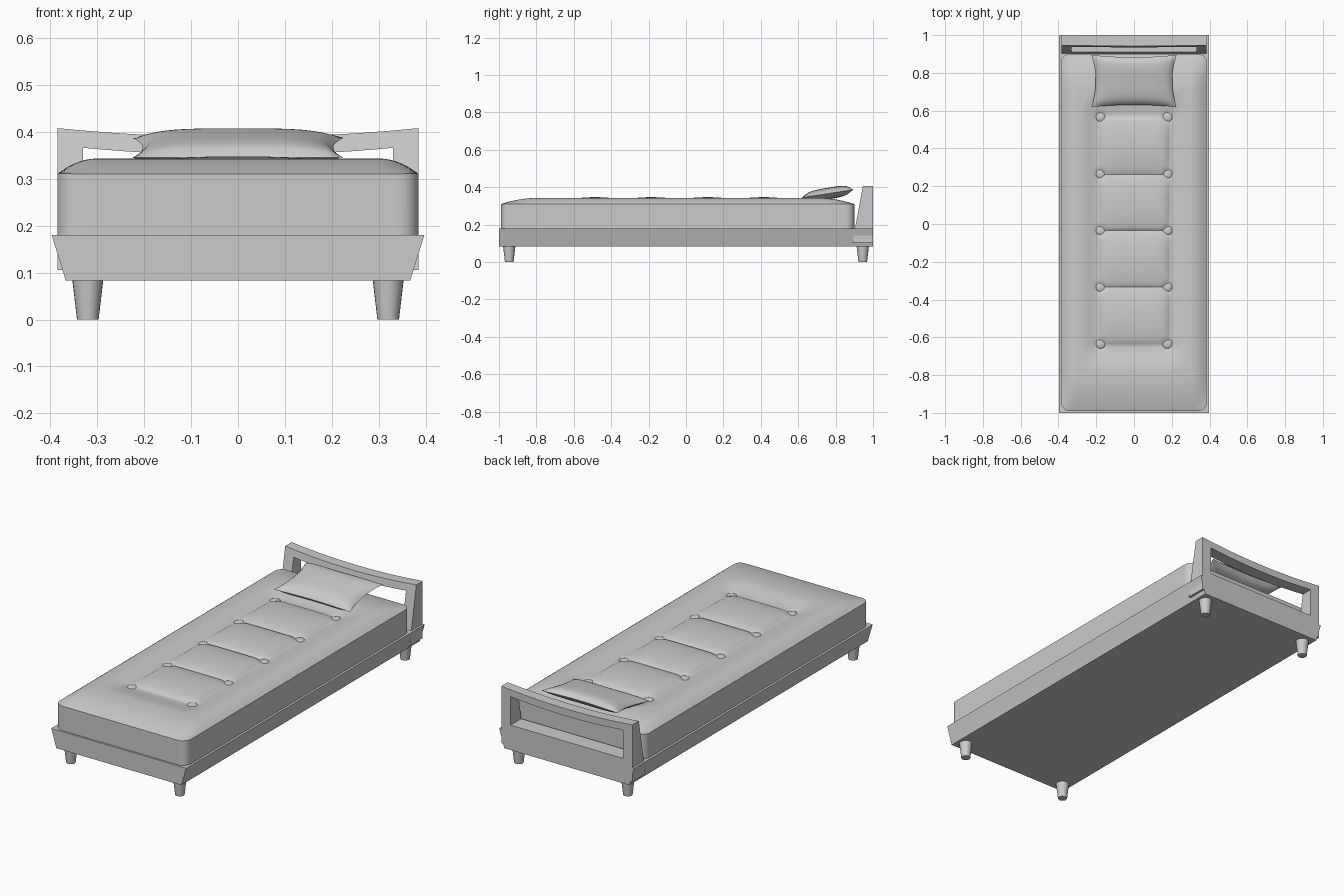
import bpy, bmesh
from math import hypot, sin, pi

if "Cube" in bpy.data.objects:
    bpy.data.objects.remove(bpy.data.objects["Cube"])


def finish(name, bm, smooth=False):
    bmesh.ops.recalc_face_normals(bm, faces=bm.faces)
    me = bpy.data.meshes.new(name)
    bm.to_mesh(me)
    bm.free()
    ob = bpy.data.objects.new(name, me)
    bpy.context.collection.objects.link(ob)
    if smooth:
        bpy.ops.object.select_all(action='DESELECT')
        ob.select_set(True)
        bpy.context.view_layer.objects.active = ob
        bpy.ops.object.shade_smooth_by_angle(angle=0.7)
    return ob


def clamp(t):
    return max(0.0, min(1.0, t))


def smoothstep(t):
    t = clamp(t)
    return t * t * (3 - 2 * t)


# bed base: box whose long sides flare outward
bm = bmesh.new()
bmesh.ops.create_cube(bm, size=2)
for v in bm.verts:
    top = v.co.z > 0
    v.co.x *= 0.397 if top else 0.367
    v.co.z = 0.18 if top else 0.083
finish("bed_base", bm)

# four tapered round legs
for sx, side in ((-1, "left"), (1, "right")):
    for sy, end in ((-1, "front"), (1, "back")):
        bm = bmesh.new()
        bmesh.ops.create_cone(bm, cap_ends=True, segments=24,
                              radius1=0.023, radius2=0.033, depth=0.085)
        bmesh.ops.translate(bm, verts=bm.verts, vec=(sx * 0.32, sy * 0.945, 0.0425))
        finish(f"{end}_{side}_leg", bm, True)

# headboard: framed opening, dipped top rail, sloping front
N = 16


def frame_loop(hw, low, mid, curve):
    xs = [hw - 2 * hw * i / N for i in range(N + 1)]
    return [(-hw, low), (hw, low)] + [(x, mid + curve * x * x) for x in xs]


bm = bmesh.new()
rings = []
for pts in (frame_loop(0.385, 0.105, 0.3885, 0.13), frame_loop(0.33, 0.215, 0.350, 0.145)):
    front = [bm.verts.new((x, 0.89 + 0.185 * (z - 0.105), z)) for x, z in pts]
    back = [bm.verts.new((x, 1.0, z)) for x, z in pts]
    rings.append((front, back))
(of, ob_), (inf, inb) = rings
for a, b in ((of, inf), (inf, inb), (inb, ob_), (ob_, of)):
    for i in range(len(a)):
        j = (i + 1) % len(a)
        bm.faces.new((a[i], a[j], b[j], b[i]))
finish("headboard", bm, True)

# mattress: rounded-rectangle height field with a sunken quilted middle
HX, HY, CY, R = 0.385, 0.945, -0.045, 0.045
BX, BC, BH, PITCH = 0.185, -0.035, 0.6, 0.3
buttons = [(s * 0.177, BC + k * PITCH) for s in (-1, 1) for k in range(-2, 3)]


def mattress_height(x, y):
    a = clamp((HX - abs(x)) / 0.085)
    b = clamp((HY - abs(y - CY)) / 0.2)
    z = 0.31 + 0.033 * (1 - (1 - a) ** 2) * (1 - (1 - b) ** 2)
    sunk = 0.02
    dx = max(abs(x) - BX, 0) / 0.1
    dy = max(abs(y - BC) - BH, 0) / 0.15
    if dx or dy:
        z -= sunk * (1 - smoothstep(hypot(dx, dy)))
    else:
        puff = (1 - (x / BX) ** 4) * abs(sin(pi * (y - BC) / PITCH))
        z += -sunk + (sunk + 0.004) * puff ** 0.45
    for bx, by in buttons:
        z -= 0.008 * (1 - smoothstep(hypot(x - bx, y - by) / 0.045))
    return z


bm = bmesh.new()
bmesh.ops.create_grid(bm, x_segments=76, y_segments=190, size=1)
for v in bm.verts:
    x, y = v.co.x * HX, v.co.y * HY
    a, b = abs(x) - (HX - R), abs(y) - (HY - R)
    if a > 0 and b > 0:
        k = max(a, b) / hypot(a, b)
        x = (HX - R + a * k) * (1 if x > 0 else -1)
        y = (HY - R + b * k) * (1 if y > 0 else -1)
    y += CY
    v.co = (x, y, mattress_height(x, y))
rim = [e for e in bm.edges if e.is_boundary]
new = bmesh.ops.extrude_edge_only(bm, edges=rim)["geom"]
for g in new:
    if isinstance(g, bmesh.types.BMVert):
        g.co.z = 0.18
bmesh.ops.holes_fill(bm, edges=[e for e in bm.edges if e.is_boundary], sides=0)
finish("mattress", bm, True)

# tufting buttons
bm = bmesh.new()
for bx, by in buttons:
    s = bmesh.ops.create_uvsphere(bm, u_segments=20, v_segments=10, radius=0.026)["verts"]
    for v in s:
        v.co = (v.co.x + bx, v.co.y + by, v.co.z * 0.35 + 0.318)
finish("mattress_buttons", bm, True)

# pillow: two inflated sheets with pulled-out corners, tilted toward the headboard
bm = bmesh.new()
for side in (1, -1):
    g = bmesh.ops.create_grid(bm, x_segments=28, y_segments=20, size=1)["verts"]
    for v in g:
        u, w = v.co.x, v.co.y
        x = u * (0.203 + 0.022 * w * w)
        y = 0.757 + w * (0.126 + 0.012 * u * u)
        puff = (max(0, 1 - u ** 4) * max(0, 1 - w ** 4)) ** 0.6
        z = 0.366 + 0.021 * w + side * 0.031 * puff
        v.co = (x, y, z)
bmesh.ops.remove_doubles(bm, verts=bm.verts, dist=0.0005)
finish("pillow", bm, True)
